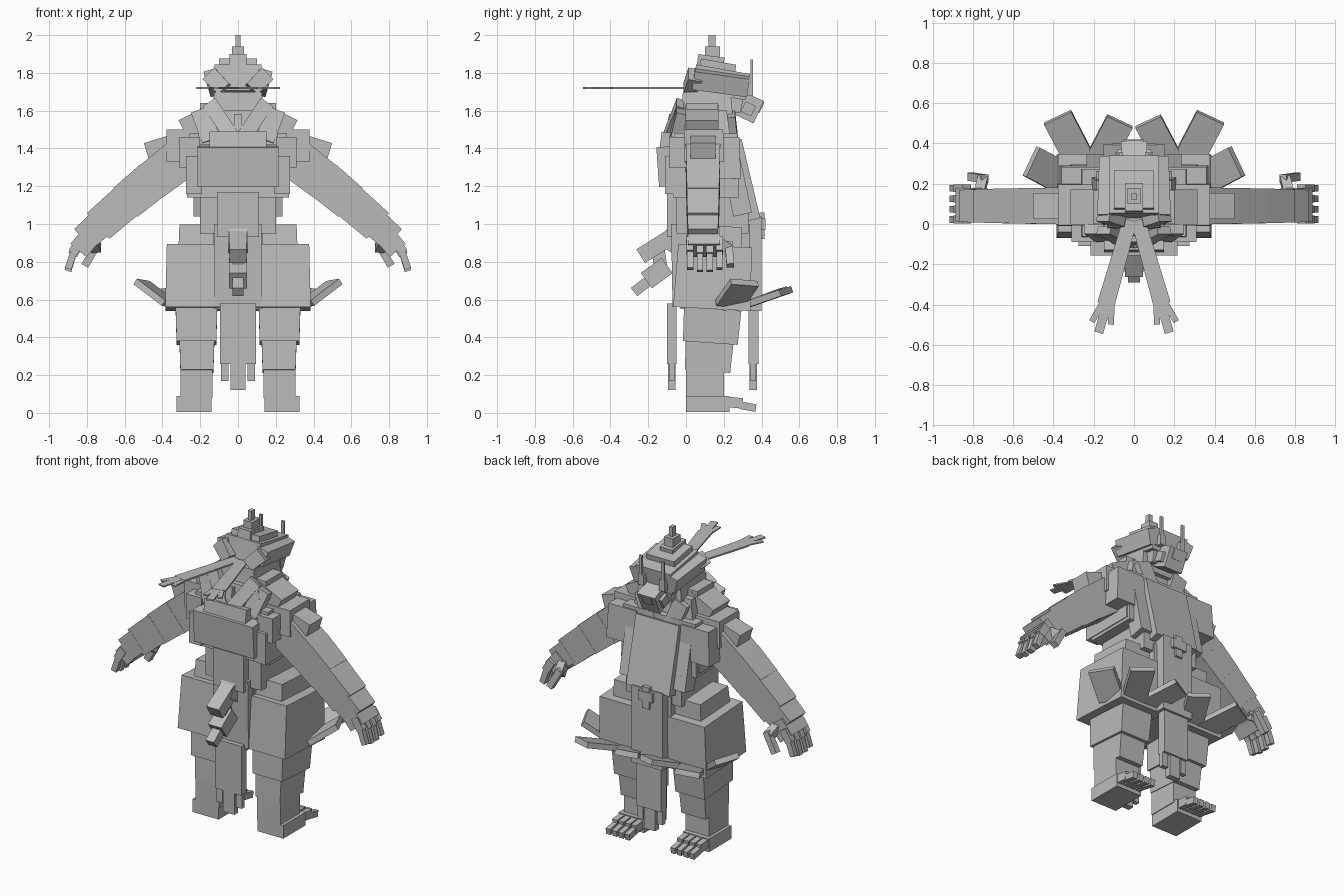
import bpy, bmesh
from math import radians
from mathutils import Vector, Matrix, Euler

cube = bpy.data.objects.get("Cube")
if cube:
    bpy.data.objects.remove(cube)

stone = bpy.data.materials.new("stone_grey")
stone.use_nodes = True
GREY = (0.5, 0.5, 0.5, 1)
stone.diffuse_color = GREY
stone.node_tree.nodes["Principled BSDF"].inputs["Base Color"].default_value = GREY


def add_block(name, matrix, size, taper=1.0):
    """Block in its own frame; taper scales the upper end."""
    bm = bmesh.new()
    bmesh.ops.create_cube(bm, size=1)
    for v in bm.verts:
        k = taper if v.co.z > 0 else 1
        v.co = matrix @ Vector((v.co.x * size[0] * k, v.co.y * size[1] * k, v.co.z * size[2]))
    bmesh.ops.recalc_face_normals(bm, faces=bm.faces)
    mesh = bpy.data.meshes.new(name)
    bm.to_mesh(mesh)
    bm.free()
    mesh.materials.append(stone)
    bpy.context.collection.objects.link(bpy.data.objects.new(name, mesh))


def box(name, x, y, z, tilt=0, taper=1.0):
    """Block from ranges, tilted about x."""
    mid = Vector([(r[0] + r[1]) / 2 for r in (x, y, z)])
    size = [r[1] - r[0] for r in (x, y, z)]
    add_block(name, Matrix.Translation(mid) @ Euler((radians(tilt), 0, 0)).to_matrix().to_4x4(), size, taper)


def mid_box(name, half, y, z, tilt=0, taper=1.0):
    box(name, (-half, half), y, z, tilt, taper)


def pair_box(name, x, y, z, tilt=0, taper=1.0):
    box("left_" + name, x, y, z, tilt, taper)
    box("right_" + name, (-x[1], -x[0]), y, z, tilt, taper)


def bar(name, a, b, width, depth, side=(0, 1, 0), taper=1.0):
    """Block running from a to b; depth lies along the side direction."""
    a, b = Vector(a), Vector(b)
    axis = (b - a).normalized()
    s = Vector(side)
    s = (s - axis * s.dot(axis)).normalized()
    w = s.cross(axis)
    m = Matrix((w, s, axis)).transposed().to_4x4()
    m.translation = (a + b) / 2
    add_block(name, m, (width, depth, (b - a).length), taper)


def pair_bar(name, a, b, width, depth, side=(0, 1, 0), taper=1.0):
    for label, k in (("left_", 1), ("right_", -1)):
        f = lambda p: (p[0] * k, p[1], p[2])
        bar(label + name, f(a), f(b), width, depth, f(side), taper)


# Feet and toes
pair_box("foot", (.14, .325), (0, .23), (.005, .09))
pair_box("ankle", (.135, .305), (0, .2), (.08, .23))
for i in range(4):
    x = .165 + i * .045
    pair_bar(f"toe_{i}", (x, .2, .06), (x, .3, .05), .036, .055, (0, 0, 1))
    pair_bar(f"toe_tip_{i}", (x, .29, .04), (x, .37, .025), .032, .04, (0, 0, 1))

# Legs, stacked and widening upward
pair_box("shin", (.13, .305), (.0, .24), (.22, .39), -4, 1.06)
pair_box("knee", (.115, .325), (-.01, .28), (.37, .55), -4, 1.05)
pair_box("thigh", (.06, .385), (-.06, .35), (.55, .885), -3, .95)
pair_box("hip", (.12, .315), (0, .3), (.87, .99), -3, .95)
pair_box("inner_hip", (.06, .2), (.02, .32), (.95, 1.03))

# Fan blades behind the thighs
pair_bar("outer_blade", (.36, .23, .575), (.51, .31, .69), .16, .035, (-.6, -.2, 1))
pair_bar("middle_blade", (.26, .3, .565), (.38, .53, .645), .15, .035, (0, -.3, 1))
pair_bar("inner_blade", (.18, .3, .565), (.07, .51, .645), .14, .035, (0, -.3, 1))

# Waist and torso core
mid_box("pelvis", .13, (-.03, .34), (.55, 1.0))
mid_box("waist", .2, (-.05, .33), (.95, 1.15))
mid_box("belly", .11, (-.1, .3), (.93, 1.17))
mid_box("torso", .27, (-.07, .28), (1.14, 1.48), 0, .96)
pair_box("rib_strip", (.19, .275), (-.11, .26), (1.16, 1.36))
mid_box("chest_plate", .215, (-.15, -.04), (1.2, 1.41), 4)
mid_box("upper_chest", .15, (-.135, 0), (1.39, 1.48), -8)
mid_box("upper_torso", .22, (-.08, .24), (1.42, 1.6), 0, .85)
mid_box("neck", .14, (-.03, .25), (1.55, 1.7), 0, .9)
mid_box("throat_strip", .022, (-.1, -.05), (1.46, 1.58), -10)
pair_bar("collar_strap", (.03, -.1, 1.46), (.15, -.03, 1.64), .08, .04)
pair_bar("collar_side", (.14, -.06, 1.44), (.2, -.02, 1.6), .1, .06)

# Hanging cloths front and back
mid_box("front_cloth", .125, (-.075, -.02), (.56, 1.0), 1)
mid_box("front_cloth_lower", .095, (-.1, -.05), (.26, .58))
mid_box("front_cloth_tip", .04, (-.095, -.055), (.12, .28))
pair_box("front_cloth_corner", (.05, .09), (-.09, -.06), (.17, .28))
mid_box("back_cloth", .11, (.33, .4), (.54, 1.04))
mid_box("back_cloth_lower", .09, (.33, .385), (.26, .56))
mid_box("back_cloth_tip", .04, (.335, .375), (.12, .28))
pair_box("back_cloth_corner", (.05, .09), (.34, .37), (.17, .28))

# Back plate and ornament
bar("back_plate", (0, .345, 1.02), (0, .245, 1.44), .31, .1)
pair_bar("back_side_plate", (.19, .3, 1.05), (.19, .22, 1.42), .09, .1)
pair_bar("back_collar", (.07, .24, 1.4), (.14, .22, 1.58), .1, .08)
mid_box("ornament_stem", .025, (.39, .415), (.92, 1.06))
mid_box("ornament_arm", .05, (.39, .42), (.97, 1.03))

# Curved front tail
bar("tail_root", (0, -.05, .96), (0, -.11, .87), .1, .1)
bar("tail_middle", (0, -.08, .93), (0, -.24, .83), .09, .085, (0, 0, 1))
bar("tail_bend", (0, -.1, .78), (0, -.21, .7), .095, .1, (0, 0, 1))
bar("tail_end", (0, -.17, .72), (0, -.275, .64), .06, .055, (0, 0, 1))
bar("tail_link", (0, -.15, .88), (0, -.13, .74), .06, .07)

# Shoulders
pair_box("shoulder", (.2, .38), (-.01, .2), (1.33, 1.5), 0, .97)
pair_bar("shoulder_slope", (.13, .085, 1.58), (.29, .085, 1.5), .11, .175)
pair_box("shoulder_cap", (.1, .2), (0, .17), (1.53, 1.64))
pair_box("shoulder_back", (.15, .37), (.15, .29), (1.24, 1.46), 0, .9)
pair_box("shoulder_front", (.2, .31), (-.09, .03), (1.3, 1.46))
pair_bar("shoulder_spike", (.34, .09, 1.43), (.485, .09, 1.385), .09, .13)

# Arms as a chain of blocks
arm = [(.27, 1.37), (.45, 1.235), (.585, 1.125), (.73, 1.0), (.81, .93)]
for i, thick in enumerate((.22, .21, .19, .15)):
    (x0, z0), (x1, z1) = arm[i], arm[i + 1]
    pair_bar(f"arm_{i}", (x0, .09, z0), (x1 + .01, .09, z1 - .01), thick, .185 - i * .006, taper=.95)
pair_bar("palm", (.77, .095, .95), (.845, .095, .86), .11, .17)
for i in range(4):
    y = .022 + i * .052
    drop = .012 * abs(i - 1.5)
    pair_bar(f"finger_{i}", (.83, y, .92), (.875, y, .83 + drop), .05, .038)
    pair_bar(f"finger_tip_{i}", (.87, y, .85), (.9, y, .745 + drop), .036, .033)
pair_bar("thumb", (.77, .15, .92), (.75, .225, .87), .055, .05, (1, 0, 0))
pair_bar("thumb_tip", (.74, .225, .9), (.81, .235, .78), .04, .04)

# Head, brow and snout
mid_box("skull", .125, (.04, .33), (1.68, 1.82), -10)
mid_box("crown", .1, (.07, .26), (1.77, 1.86), -10)
pair_bar("brow", (.07, .02, 1.71), (.15, .05, 1.79), .08, .07, taper=1.1)
pair_bar("cheek", (.13, .04, 1.77), (.12, .33, 1.73), .08, .1, (.3, 0, 1))
mid_box("jaw", .1, (.14, .3), (1.6, 1.71), -10)
mid_box("snout", .065, (.28, .39), (1.55, 1.68), -25)
mid_box("nose", .035, (.34, .405), (1.6, 1.66), -25)
pair_box("tusk", (.06, .085), (.3, .36), (1.58, 1.64), -25)
pair_box("snout_horn", (.07, .09), (.342, .354), (1.7, 1.87))
pair_box("horn_base", (.055, .095), (.31, .355), (1.68, 1.75))

# Crest
mid_box("crest_base", .045, (.06, .2), (1.82, 1.89), -8)
mid_box("crest_middle", .032, (.1, .18), (1.86, 1.94))
mid_box("crest_tip", .013, (.12, .155), (1.92, 2.0))

# Long flat plumes with forked ends
UP = (0, 0, 1)
pair_bar("plume", (.02, .02, 1.72), (.14, -.4, 1.72), .07, .009, UP, 1.25)
pair_bar("plume_inner_tip", (.11, -.38, 1.72), (.115, -.5, 1.72), .03, .008, UP)
pair_bar("plume_middle_tip", (.13, -.38, 1.72), (.175, -.54, 1.72), .045, .009, UP)
pair_bar("plume_outer_tip", (.15, -.38, 1.72), (.21, -.485, 1.72), .03, .008, UP)
